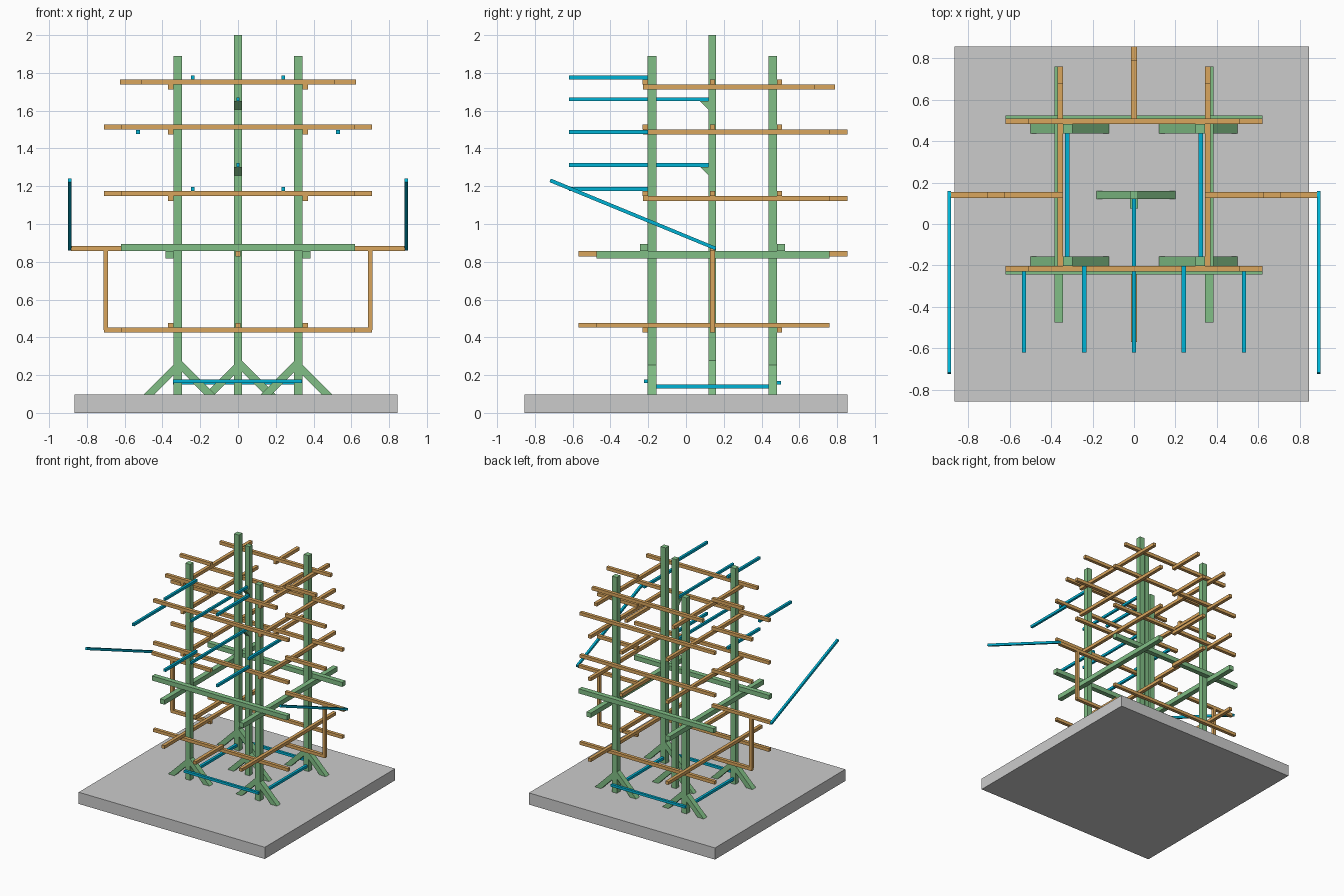
import bpy, bmesh, math
from mathutils import Vector

if "Cube" in bpy.data.objects:
    bpy.data.objects.remove(bpy.data.objects["Cube"])


def material(name, rgb):
    m = bpy.data.materials.new(name)
    m.diffuse_color = (*rgb, 1)
    m.use_nodes = True
    m.node_tree.nodes["Principled BSDF"].inputs["Base Color"].default_value = m.diffuse_color
    return m


GREEN = material("green", (0.22, 0.52, 0.24))
ORANGE = material("orange", (0.70, 0.38, 0.11))
CYAN = material("cyan", (0.0, 0.45, 0.66))


def finish(name, bm, mat):
    bmesh.ops.recalc_face_normals(bm, faces=bm.faces)
    me = bpy.data.meshes.new(name)
    bm.to_mesh(me)
    bm.free()
    ob = bpy.data.objects.new(name, me)
    bpy.context.collection.objects.link(ob)
    if mat:
        me.materials.append(mat)
    return ob


def box(name, x, y, z, mat=None):
    """Box from (min, max) pairs on each axis."""
    bm = bmesh.new()
    bmesh.ops.create_cube(bm, size=1)
    for v in bm.verts:
        v.co = [(a + b) / 2 + c * abs(b - a) for (a, b), c in zip((x, y, z), v.co)]
    return finish(name, bm, mat)


def prism(name, axis, profile, lo, hi, mat):
    """Extrude a 2D outline along x (profile is y,z) or y (profile is x,z)."""
    bm = bmesh.new()
    put = (lambda p, t: (t, p[0], p[1])) if axis == "x" else (lambda p, t: (p[0], t, p[1]))
    f = bm.faces.new([bm.verts.new(put(p, lo)) for p in profile])
    r = bmesh.ops.extrude_face_region(bm, geom=[f])
    verts = [g for g in r["geom"] if isinstance(g, bmesh.types.BMVert)]
    bmesh.ops.translate(bm, verts=verts, vec=Vector(put((0, 0), hi - lo)))
    return finish(name, bm, mat)


def side(s, a, b):
    return tuple(sorted((s * a, s * b)))


YC = 0.14                      # centre line of the frame
H = 0.0225                     # half post width
POST_X, POST_Y = 0.32, (-0.18, 0.46)
FRONT, BACK = POST_Y[0] - H, POST_Y[1] + H
INNER = POST_X + H             # outer face of side posts

# base slab
box("base", (-0.865, 0.845), (-0.855, 0.855), (0, 0.097))


# posts with splayed foot braces
def post(name, x, y, h, top, foot_x):
    box(name, (x - h, x + h), (y - h, y + h), (0.097, top), GREEN)
    for s in (-1, 1):
        toe = foot_x + s * 0.19
        rise = abs(toe - x)
        outline = [(toe, 0.097), (x, 0.097 + rise), (x, 0.04 + rise), (toe - s * 0.057, 0.097)]
        prism(name + "_brace", "y", outline, y - h, y + h, GREEN)


for s in (-1, 1):
    for y in POST_Y:
        post("corner_post", s * POST_X, y, H, 1.89, s * 0.31)
post("centre_post", 0, YC, 0.02, 2.0, 0.01)

# orange rail levels: z ranges, half rail x, x stub end, y rail range, y stub ends (back, front)
LEVELS = [
    ((1.738, 1.765), (1.712, 1.739), 0.51, 0.625, (-0.228, 0.68), 0.79, None),
    ((1.50, 1.527), (1.474, 1.501), 0.62, 0.71, (-0.228, 0.76), 0.855, None),
    ((1.148, 1.175), (1.122, 1.149), 0.62, 0.71, (-0.228, 0.76), 0.855, None),
    ((0.857, 0.895), (0.818, 0.857), 0.62, 0.885, (-0.475, 0.76), 0.855, -0.57),
    ((0.425, 0.451), (0.451, 0.477), 0.62, 0.71, (-0.475, 0.76), None, -0.57),
]
W = 0.027
for i, (zx, zy, half, stub_x, y_range, stub_back, stub_front) in enumerate(LEVELS):
    beam = i == 3                      # the heavy green level
    w, mat = (0.041, GREEN) if beam else (W, ORANGE)
    box("front_rail", (-half, half), (FRONT - w, FRONT), zx, mat)
    box("back_rail", (-half, half), (BACK, BACK + w), zx, mat)
    sx = (0.857, 0.883) if beam else zx
    sy = (0.828, 0.857) if beam else zy
    for s in (-1, 1):
        box("side_rail", side(s, INNER, INNER + w), y_range, zy, mat)
        box("side_stub", side(s, INNER, stub_x), (YC - W / 2, YC + W / 2), sx, ORANGE)
    if stub_back:
        box("back_stub", (-W / 2, W / 2), (BACK, stub_back), sy, ORANGE)
    if stub_front:
        box("front_stub", (-W / 2, W / 2), (stub_front, FRONT), sy, ORANGE)

for s in (-1, 1):
    # hangers joining the two lower side stubs
    box("hanger", side(s, 0.687, 0.712), (YC - W / 2, YC + W / 2), (0.44, 0.87), ORANGE)
    # front pegs
    for x, z in ((0.24, 1.766), (0.53, 1.477), (0.24, 1.176)):
        box("front_peg", (s * x - 0.01, s * x + 0.01), (-0.62, FRONT), (z, z + 0.021), CYAN)
    # sloping outer arms
    arm = [(0.155, 0.861), (0.16, 0.879), (-0.715, 1.24), (-0.723, 1.222)]
    prism("sloping_arm", "x", arm, *side(s, 0.882, 0.9), CYAN)
    # low side ties
    box("low_side_tie", side(s, 0.312, 0.333), (-0.16, 0.44), (0.129, 0.15), CYAN)

# long pegs on the centre post with wedge brackets
for z in (1.65, 1.302):
    box("centre_peg", (-0.009, 0.009), (-0.62, 0.12), (z, z + 0.02), CYAN)
    prism("peg_bracket", "x", [(0.075, z), (0.12, z), (0.12, z - 0.045)], -0.02, 0.02, GREEN)

# low front and back ties
box("low_front_tie", (-0.343, 0.34), (FRONT - 0.02, FRONT), (0.157, 0.177), CYAN)
box("low_back_tie", (-0.343, 0.34), (BACK, BACK + 0.02), (0.149, 0.169), CYAN)
